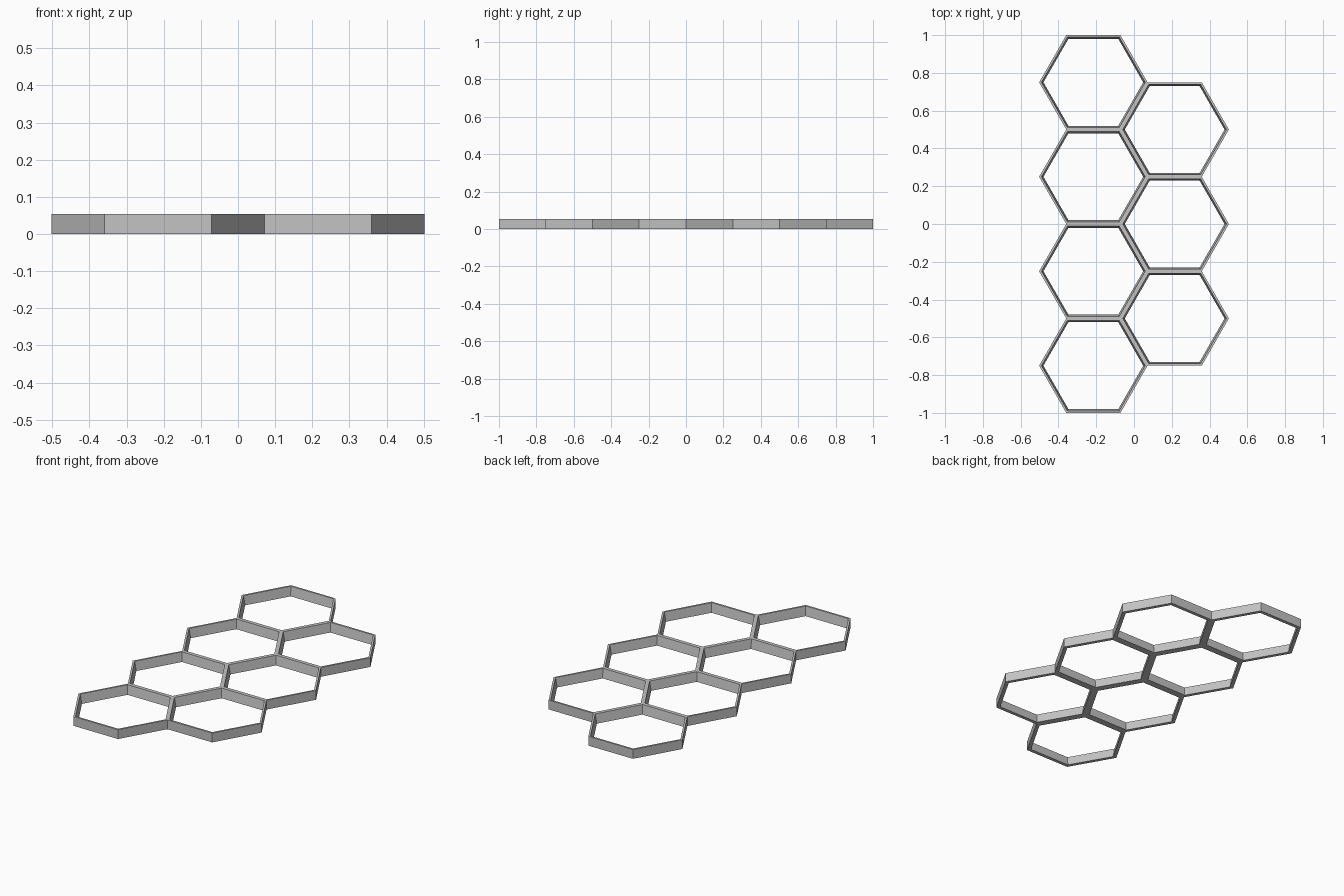
import bpy
import bmesh
from math import cos, sin, pi

cube = bpy.data.objects.get("Cube")
if cube:
    bpy.data.objects.remove(cube, do_unlink=True)

APOTHEM = 0.25
RADIUS = 0.287
HEIGHT = 0.054
FOOT = 0.02    # wall thickness at the bottom
RIM = 0.011    # wall thickness at the top

grey = bpy.data.materials.new("plain grey")
grey.use_nodes = True
grey.diffuse_color = (0.55, 0.55, 0.55, 1)
grey.node_tree.nodes["Principled BSDF"].inputs["Base Color"].default_value = grey.diffuse_color


def hex_loop(bm, inset, z):
    """Six vertices of a flat-sided hexagon, shrunk by an inset."""
    s = 1 - inset / APOTHEM
    return [bm.verts.new((RADIUS * s * cos(i * pi / 3),
                          APOTHEM * s * sin(i * pi / 3) / sin(pi / 3), z))
            for i in range(6)]


def hex_frame(name, x, y):
    """Hexagonal frame: upright outside, tapered inside, open middle."""
    bm = bmesh.new()
    loops = [hex_loop(bm, 0, 0), hex_loop(bm, 0, HEIGHT),
             hex_loop(bm, RIM, HEIGHT), hex_loop(bm, FOOT, 0)]
    for k in range(4):
        a, b = loops[k], loops[(k + 1) % 4]
        for i in range(6):
            j = (i + 1) % 6
            bm.faces.new((a[i], a[j], b[j], b[i]))
    bmesh.ops.recalc_face_normals(bm, faces=bm.faces)
    mesh = bpy.data.meshes.new(name)
    bm.to_mesh(mesh)
    bm.free()
    mesh.materials.append(grey)
    obj = bpy.data.objects.new(name, mesh)
    obj.location = (x, y, 0)
    bpy.context.collection.objects.link(obj)


# Two staggered columns of cells: four on the right, three on the left
for side, x, count in (("right", -0.75 * RADIUS, 4), ("left", 0.75 * RADIUS, 3)):
    for n in range(count):
        y = (n - (count - 1) / 2) * 2 * APOTHEM
        hex_frame(f"{side}_hexagon_frame_{n + 1}", x, y)
